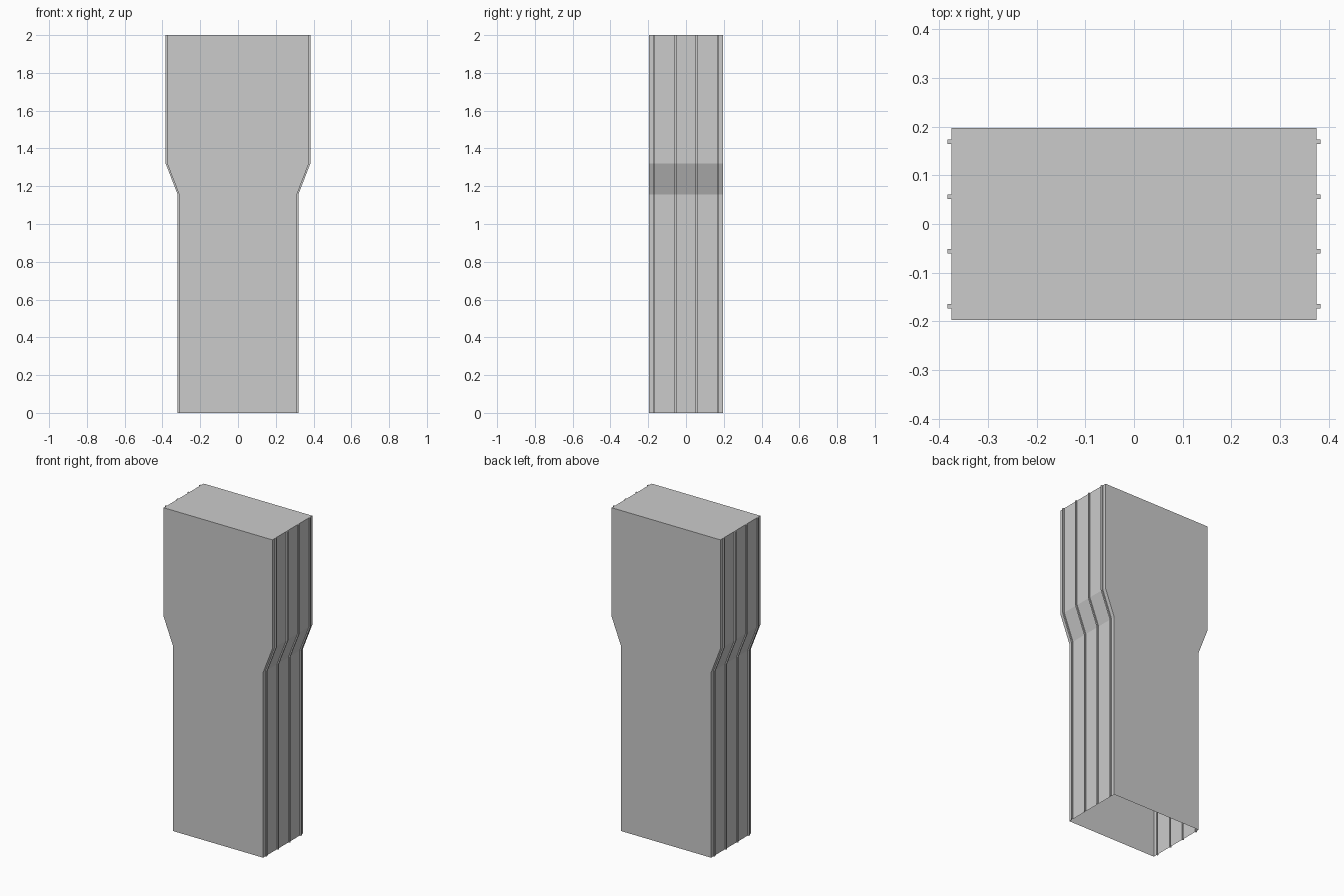
import bpy
import bmesh

cube = bpy.data.objects.get("Cube")
if cube:
    bpy.data.objects.remove(cube, do_unlink=True)

HALF_DEPTH = 0.197
RIB_CENTRES = (-0.169, -0.056, 0.056, 0.169)
RIB_HALF = 0.0045
RIB_OUT = 0.008
# Height and half width of the casing at each bend
LEVELS = ((0, 0.311), (1.155, 0.311), (1.32, 0.375), (2, 0.375))

grey = bpy.data.materials.new("light_grey")
grey.use_nodes = True
colour = (0.6, 0.6, 0.6, 1)
grey.diffuse_color = colour
grey.node_tree.nodes["Principled BSDF"].inputs["Base Color"].default_value = colour


def side_outline():
    """Depth and outward offset along one ribbed side, front to back."""
    points = [(-HALF_DEPTH, 0)]
    for y in RIB_CENTRES:
        a, b = y - RIB_HALF, y + RIB_HALF
        points += [(a, 0), (a, RIB_OUT), (b, RIB_OUT), (b, 0)]
    return points + [(HALF_DEPTH, 0)]


def section(half_width):
    side = side_outline()
    left = [(half_width + out, y) for y, out in side]
    right = [(-half_width - out, y) for y, out in reversed(side)]
    return left + right


# Ribbed casing: one section carried up through the bends, open at the bottom
bm = bmesh.new()
rings = [[bm.verts.new((x, y, z)) for x, y in section(w)] for z, w in LEVELS]
for low, high in zip(rings, rings[1:]):
    n = len(low)
    for i in range(n):
        j = (i + 1) % n
        bm.faces.new((low[i], low[j], high[j], high[i]))

# Flat lid that also closes the rib tops
bm.faces.new(rings[-1])

mesh = bpy.data.meshes.new("ribbed_casing")
bm.to_mesh(mesh)
bm.free()
mesh.materials.append(grey)
casing = bpy.data.objects.new("ribbed_casing", mesh)
bpy.context.collection.objects.link(casing)
